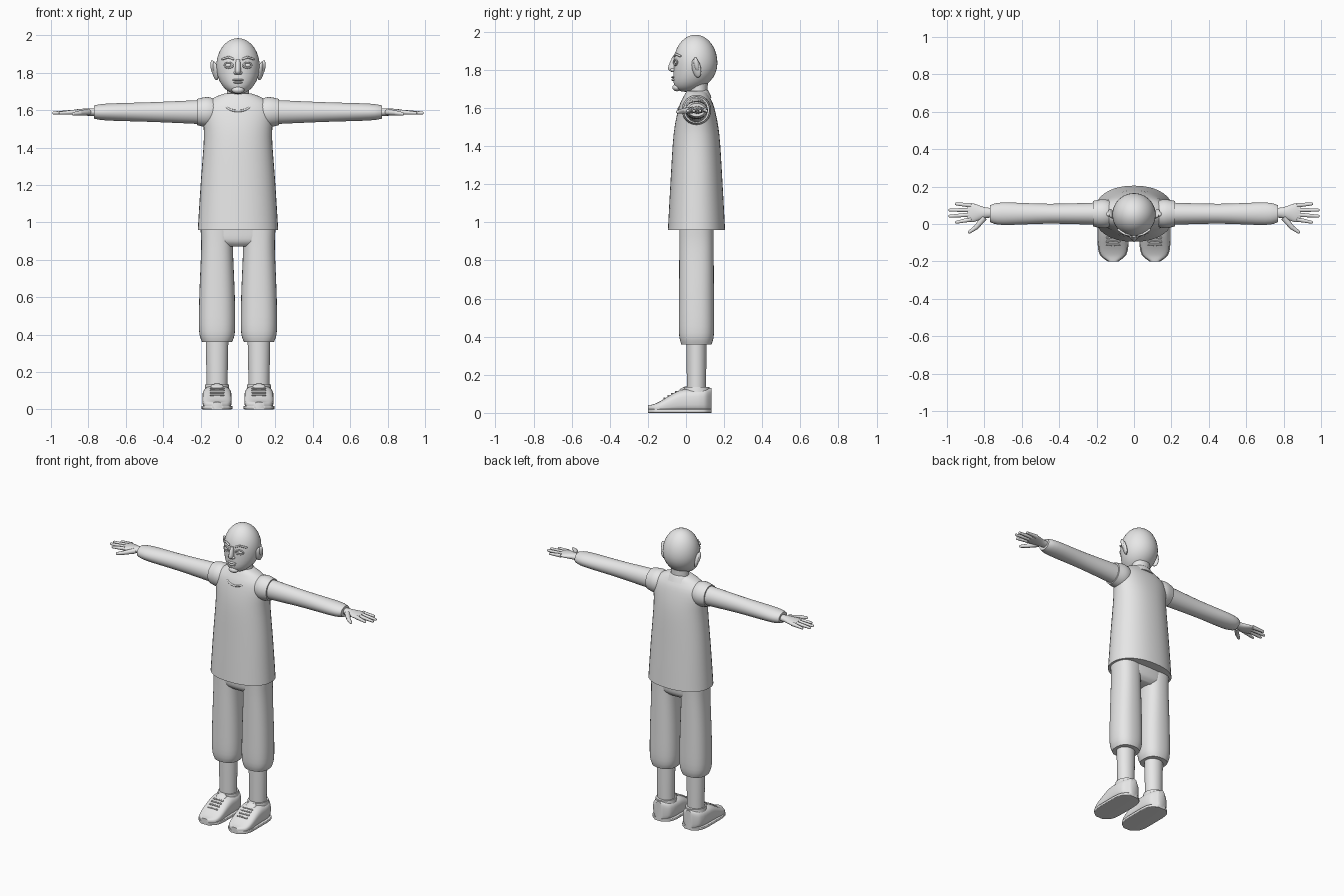
import bpy, bmesh, math
from mathutils import Matrix, Vector, Euler

if "Cube" in bpy.data.objects:
    bpy.data.objects.remove(bpy.data.objects["Cube"])

# One plain material for the whole figure
COLOUR = (0.8, 0.8, 0.8, 1)
grey = bpy.data.materials.new("plain_grey")
grey.use_nodes = True
grey.diffuse_color = COLOUR
grey.node_tree.nodes["Principled BSDF"].inputs["Base Color"].default_value = COLOUR

# Shared landmarks
mid_y = 0.055
neck_y = 0.065
arm_z = 1.59
leg_x = 0.112
hem_z = 0.96
eye_x, eye_z = 0.05, 1.84
toe_y, shoe_length = -0.2, 0.335


def finish(name, bm, mirror=False):
    """Turn a bmesh into a smooth, optionally mirrored, object."""
    bmesh.ops.recalc_face_normals(bm, faces=bm.faces)
    mesh = bpy.data.meshes.new(name)
    bm.to_mesh(mesh)
    bm.free()
    mesh.materials.append(grey)
    part = bpy.data.objects.new(name, mesh)
    bpy.context.collection.objects.link(part)
    bpy.ops.object.select_all(action='DESELECT')
    part.select_set(True)
    bpy.context.view_layer.objects.active = part
    bpy.ops.object.shade_smooth_by_angle(angle=math.radians(45))
    if mirror:
        part.modifiers.new("Mirror", 'MIRROR')


def spline(rows, steps=4):
    """Catmull-Rom interpolation between section rows."""
    rows = [Vector(row) for row in rows]
    padded = [rows[0]] + rows + [rows[-1]]
    for before, start, end, after in zip(padded, padded[1:], padded[2:], padded[3:]):
        for k in range(steps):
            t = k / steps
            slope_in, slope_out = (end - before) / 2, (after - start) / 2
            bend = 3 * (end - start) - 2 * slope_in - slope_out
            twist = 2 * (start - end) + slope_in + slope_out
            yield start + t * (slope_in + t * (bend + t * twist))
    yield rows[-1]


def loft(bm, axis, centre, rows, power=2, sides=32, grounded=False):
    """Skin super-ellipse sections given as (position, half width, half depth)."""
    rings = []
    for position, width, depth in spline(rows):
        ring = []
        for i in range(sides):
            c, s = math.cos(math.tau * i / sides), math.sin(math.tau * i / sides)
            u = centre[0] + width * math.copysign(abs(c) ** (2 / power), c)
            v = centre[1] + depth * math.copysign(abs(s) ** (2 / power), s)
            if grounded:
                v += depth
            place = {'x': (position, u, v), 'y': (u, position, v), 'z': (u, v, position)}
            ring.append(bm.verts.new(place[axis]))
        rings.append(ring)
    for low, high in zip(rings, rings[1:]):
        for i in range(sides):
            bm.faces.new((low[i - 1], low[i], high[i], high[i - 1]))
    bm.faces.new(rings[0])
    bm.faces.new(rings[-1])


def loft_part(name, axis, centre, rows, mirror=False, **options):
    bm = bmesh.new()
    loft(bm, axis, centre, rows, **options)
    finish(name, bm, mirror)


def blob(bm, location, size, rotation=(0, 0, 0), segments=16):
    """Ellipsoid."""
    matrix = Matrix.LocRotScale(Vector(location), Euler(rotation), Vector(size))
    bmesh.ops.create_uvsphere(bm, u_segments=segments, v_segments=segments // 2,
                              radius=1, matrix=matrix)


def tube(bm, start, end, thick, thin):
    """Tapered round limb with a rounded tip."""
    start, end = Vector(start), Vector(end)
    along = end - start
    turn = along.to_track_quat('Z', 'Y').to_matrix().to_4x4()
    bmesh.ops.create_cone(bm, cap_ends=True, segments=10, radius1=thick, radius2=thin,
                          depth=along.length, matrix=Matrix.Translation((start + end) / 2) @ turn)
    blob(bm, end, (thin, thin, thin), segments=10)


def cord(bm, points, radius):
    for start, end in zip(points, points[1:]):
        tube(bm, start, end, radius, radius)


# Shirt body
loft_part("shirt", 'z', (0, mid_y), [
    (hem_z, .215, .15), (1.2, .2, .137), (1.46, .182, .12), (1.6, .19, .094),
    (1.66, .14, .068), (1.69, .07, .05)], power=2.2, sides=40)

# Short outer sleeves over long tapered arms
loft_part("shirt_sleeves", 'x', (mid_y, arm_z), [
    (.1, .06, .06), (.16, .077, .08), (.22, .068, .07)], mirror=True)
loft_part("arms", 'x', (mid_y, arm_z), [
    (.18, .06, .065), (.45, .053, .053), (.7, .06, .045), (.77, .045, .035)], mirror=True)

# Hands: palm, four fingers and a thumb
bm = bmesh.new()
loft(bm, 'x', (.06, arm_z), [(.75, .025, .02), (.8, .03, .02), (.86, .05, .015), (.89, .045, .01)])
for finger in range(4):
    reach = .985 if finger in (1, 2) else .95
    knuckle_y = .025 * (finger + 1)
    tip_y = mid_y + 1.3 * (knuckle_y - .06)
    tube(bm, (.87, knuckle_y, arm_z), (reach, tip_y, arm_z - .005), .013, .008)
thumb_joint = (.845, -.018, arm_z - .005)
tube(bm, (.8, .035, arm_z), thumb_joint, .018, .013)
tube(bm, thumb_joint, (.88, -.043, arm_z - .01), .013, .009)
finish("hands", bm, mirror=True)

# Trousers: seat and two loose legs gathered at the cuff
loft_part("trouser_seat", 'z', (0, mid_y), [
    (.87, .1, .06), (.9, .18, .085), (hem_z, .19, .09)], power=2.6)
loft_part("trouser_legs", 'z', (leg_x, mid_y), [
    (.36, .08, .08), (.42, .096, .092), (.6, .095, .092), (.86, .085, .09), (hem_z, .088, .09)],
    mirror=True, power=2.4)

# Shins
loft_part("shins", 'z', (leg_x, mid_y), [(.1, .055, .05), (.4, .061, .053)], mirror=True)


# Shoes: the instep rises from toe to ankle along an S-curve
def shoe_height(t):
    rise = min(t / .6, 1)
    return .04 + .08 * rise * rise * (3 - 2 * rise) + .01 * t


def shoe_half_width(t):
    return .078 * max(1 - abs(2 * t - 1) ** 5, .1) ** .5


stations = [(i / 12, toe_y + shoe_length * i / 12) for i in range(13)]
loft_part("shoe_uppers", 'y', (leg_x, 0), [
    (y, shoe_half_width(t), shoe_height(t) / 2) for t, y in stations],
    mirror=True, power=3, grounded=True)
loft_part("shoe_soles", 'y', (leg_x, 0), [
    (y, shoe_half_width(t) + .005, .01) for t, y in stations],
    mirror=True, power=8, grounded=True)
loft_part("shoe_collars", 'z', (leg_x, mid_y), [(.1, .067, .073), (.135, .062, .068)], mirror=True)

# Tongues and laces
bm = bmesh.new()
for lace in range(4):
    t = .27 + lace * .06
    y, z = toe_y + shoe_length * t, shoe_height(t)
    for side in (-1, 1):
        tube(bm, (leg_x - side * .035, y, z), (leg_x + side * .035, y - .005, z), .004, .004)
blob(bm, (leg_x, -.02, .12), (.035, .03, .01), (.6, 0, 0))
finish("shoe_laces", bm, mirror=True)

# Neck, tilted collar and neckline seam
loft_part("neck", 'z', (0, neck_y), [(1.6, .07, .053), (1.68, .06, .049), (1.76, .062, .05)])
bm = bmesh.new()
loft(bm, 'z', (0, 0), [(-.035, .088, .062), (0, .074, .057), (.012, .068, .052)])
bmesh.ops.transform(bm, verts=bm.verts, matrix=Matrix.LocRotScale(
    Vector((0, neck_y, 1.67)), Euler((.3, 0, 0)), None))
finish("collar", bm)
bm = bmesh.new()
arc = [math.pi * i / 12 for i in range(13)]
cord(bm, [(.08 * math.cos(a), -.04 * math.sin(a), 1.65 - .055 * math.sin(a)) for a in arc], .006)
finish("neckline", bm)

# Head: an egg whose lower half slides forward into the jaw
bm = bmesh.new()
blob(bm, (0, 0, 0), (1, 1, 1), segments=36)
for vert in bm.verts:
    jaw = max(-vert.co.z, 0) ** 2
    vert.co.y = vert.co.y * (1 + .2 * jaw) * .115 + .05 - .05 * jaw
    vert.co.x *= .116
    vert.co.z = 1.835 + .15 * vert.co.z
finish("head", bm)

# Ears: a shell with an outer rim swept backward
bm = bmesh.new()
sweep = (.1, .22, -.5)
blob(bm, (.122, mid_y, 1.81), (.013, .026, .052), sweep)
blob(bm, (.134, mid_y, 1.83), (.013, .014, .038), sweep)
finish("ears", bm, mirror=True)

# Nose: bridge widening to a tip with nostrils
bm = bmesh.new()
loft(bm, 'z', (0, -.065), [(1.79, .014, .012), (1.81, .016, .03), (1.87, .011, .006)], sides=16)
for side in (-1, 1):
    blob(bm, (side * .014, -.069, 1.8), (.009, .013, .009))
finish("nose", bm)

# Eyes: eyeball framed by an almond-shaped lid
bm = bmesh.new()
blob(bm, (eye_x, -.048, eye_z), (.019, .012, .012))
turns = [math.tau * i / 16 for i in range(17)]
cord(bm, [(eye_x + .023 * math.cos(a), .008 * math.cos(a) - mid_y, eye_z + .014 * math.sin(a))
          for a in turns], .0045)
finish("eyes", bm, mirror=True)

# Brows
bm = bmesh.new()
cord(bm, [(.022, -.061, 1.872), (eye_x, -.054, 1.884), (.085, -.03, 1.873)], .006)
finish("brows", bm, mirror=True)

# Lips and chin
bm = bmesh.new()
blob(bm, (0, -.064, 1.762), (.03, .014, .006))
blob(bm, (0, -.063, 1.748), (.025, .014, .007))
blob(bm, (0, -.047, 1.708), (.034, .025, .02))
finish("lips_and_chin", bm)
